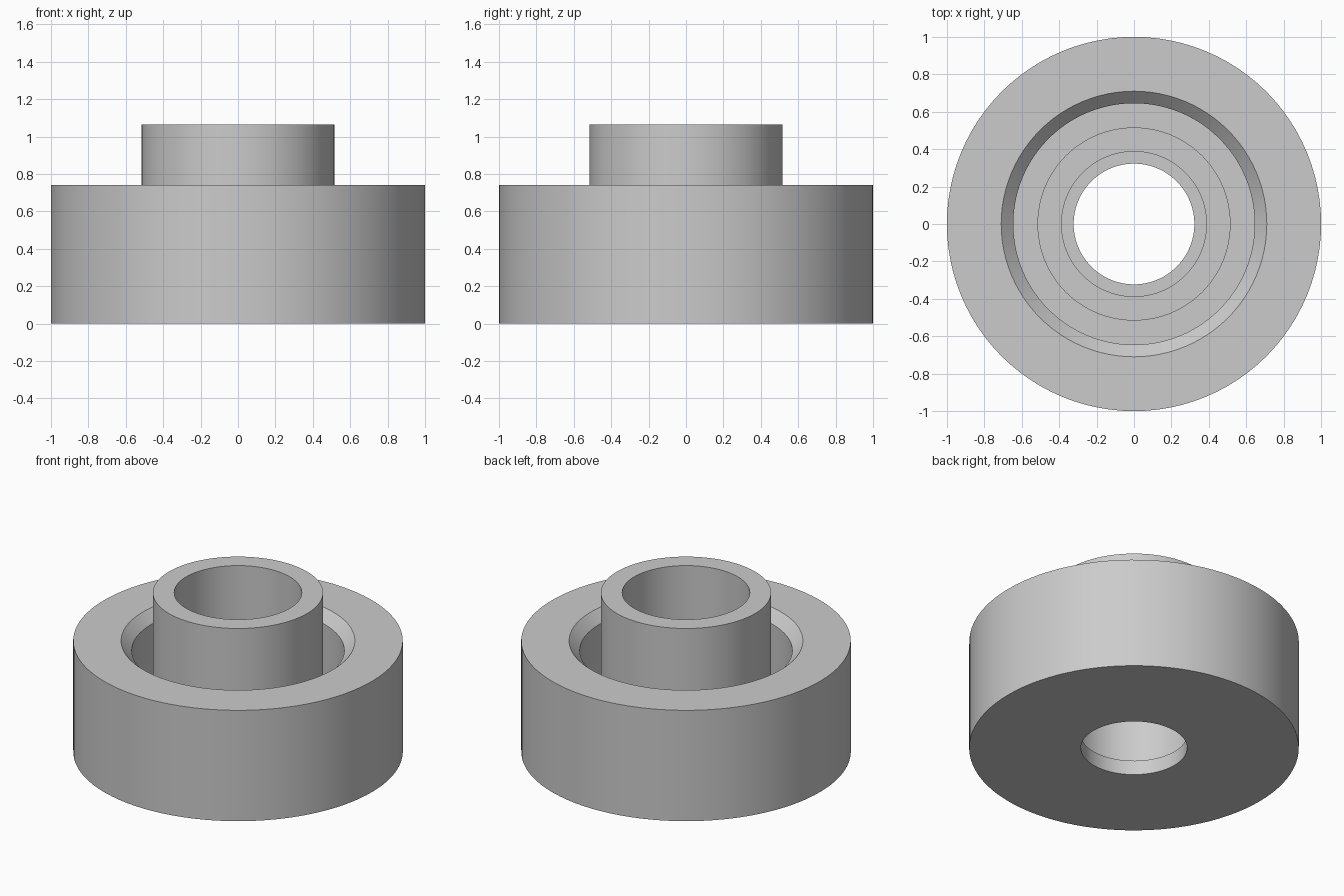
import bpy, bmesh, math

old = bpy.data.objects.get("Cube")
if old:
    bpy.data.objects.remove(old, do_unlink=True)

UNIT = 1 / 15.5      # one design step; the outer radius is 15.5 steps
SEGMENTS = 96

grey = bpy.data.materials.new("plain_grey")
grey.use_nodes = True
colour = (0.6, 0.6, 0.6, 1)
grey.diffuse_color = colour
grey.node_tree.nodes["Principled BSDF"].inputs["Base Color"].default_value = colour


def lathe(name, profile, material):
    """Revolve a closed (radius, height) profile about the z axis."""
    bm = bmesh.new()
    verts = [bm.verts.new((r * UNIT, 0, z * UNIT)) for r, z in profile]
    edges = [bm.edges.new((a, b)) for a, b in zip(verts, verts[1:] + verts[:1])]
    bmesh.ops.spin(bm, geom=verts + edges, cent=(0, 0, 0), axis=(0, 0, 1),
                   angle=math.tau, steps=SEGMENTS, use_merge=False)
    bmesh.ops.remove_doubles(bm, verts=bm.verts[:], dist=1e-5)
    bmesh.ops.recalc_face_normals(bm, faces=bm.faces[:])
    mesh = bpy.data.meshes.new(name)
    bm.to_mesh(mesh)
    bm.free()
    mesh.materials.append(material)
    obj = bpy.data.objects.new(name, mesh)
    bpy.context.collection.objects.link(obj)
    bpy.ops.object.select_all(action="DESELECT")
    obj.select_set(True)
    bpy.context.view_layer.objects.active = obj
    bpy.ops.object.shade_smooth_by_angle(angle=math.radians(30))
    return obj


FLOOR, RIM, TOP = 1.5, 11.5, 16.5

# Floor with a small hole, outer wall with a chamfered mouth, and a centre tube
lathe("flanged_bushing", [
    (5, 0), (15.5, 0), (15.5, RIM),              # underside and outer wall
    (11, RIM), (10, RIM - 1), (10, FLOOR),       # chamfer and groove
    (8, FLOOR), (8, TOP), (6, TOP),              # centre tube
    (6, FLOOR), (5, FLOOR),                      # bore and step to the hole
], grey)
